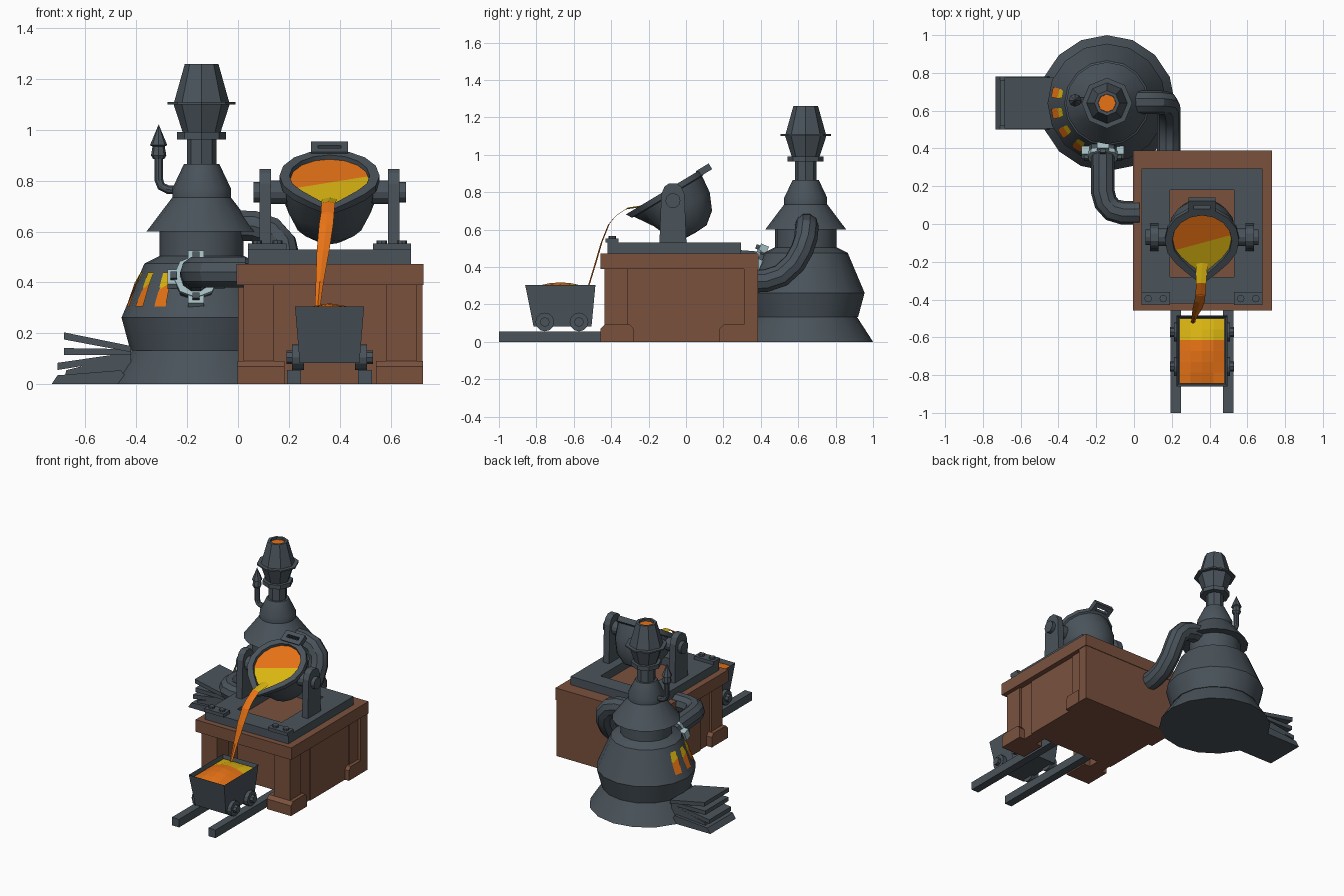
import bpy, bmesh, math
from mathutils import Matrix, Vector

if "Cube" in bpy.data.objects:
    bpy.data.objects.remove(bpy.data.objects["Cube"])

def mat(name, r, g, b):
    m = bpy.data.materials.new(name)
    m.diffuse_color = (r, g, b, 1)
    m.use_nodes = True
    m.node_tree.nodes["Principled BSDF"].inputs["Base Color"].default_value = m.diffuse_color
    return m

IRON = mat("dark_iron", .068, .087, .104)
BROWN = mat("brown_brick", .195, .083, .048)
ORANGE = mat("molten_orange", .80, .17, .008)
YELLOW = mat("molten_yellow", .72, .47, .006)
STEEL = mat("pale_steel", .36, .50, .53)

def finish(name, bm, mats, smooth=False, fix=True):
    if fix:
        bmesh.ops.recalc_face_normals(bm, faces=bm.faces)
    me = bpy.data.meshes.new(name)
    bm.to_mesh(me)
    bm.free()
    for m in (mats if isinstance(mats, list) else [mats]):
        me.materials.append(m)
    ob = bpy.data.objects.new(name, me)
    bpy.context.collection.objects.link(ob)
    if smooth:
        bpy.ops.object.select_all(action='DESELECT')
        ob.select_set(True)
        bpy.context.view_layer.objects.active = ob
        bpy.ops.object.shade_smooth_by_angle(angle=math.radians(28))
    return ob

def box(name, x, y, z, m, mtx=None):
    bm = bmesh.new()
    bmesh.ops.create_cube(bm, size=1)
    for v in bm.verts:
        v.co = [(a[0] + a[1]) / 2 + c * (a[1] - a[0]) for a, c in zip((x, y, z), v.co)]
    if mtx:
        bm.transform(mtx)
    return finish(name, bm, m)

def prism(name, pts, lo, hi, m, axis='y'):
    # extrude a profile (x,z) along y, or (y,z) along x
    bm = bmesh.new()
    put = (lambda p, t: (p[0], t, p[1])) if axis == 'y' else (lambda p, t: (t, p[0], p[1]))
    a, b = [[bm.verts.new(put(p, t)) for p in pts] for t in (lo, hi)]
    bm.faces.new(a)
    bm.faces.new(b)
    for i in range(len(pts)):
        j = (i + 1) % len(pts)
        bm.faces.new((a[i], a[j], b[j], b[i]))
    return finish(name, bm, m)

def lathe(name, prof, n, m, mtx, shape=None, smooth=True):
    bm = bmesh.new()
    rings = [[bm.verts.new((r * math.cos(2 * math.pi * i / n), r * math.sin(2 * math.pi * i / n), z))
              for i in range(n)] for r, z in prof]
    for a, b in zip(rings, rings[1:]):
        for i in range(n):
            j = (i + 1) % n
            bm.faces.new((a[i], a[j], b[j], b[i]))
    bmesh.ops.remove_doubles(bm, verts=bm.verts, dist=1e-5)
    if shape:
        for v in bm.verts:
            shape(v)
    bm.transform(mtx)
    return finish(name, bm, m, smooth)

def rod(name, r, a, b, m, n=12):
    a, b = Vector(a), Vector(b)
    q = (b - a).to_track_quat('Z', 'Y').to_matrix().to_4x4()
    L = (b - a).length
    return lathe(name, [(0, 0), (r, 0), (r, L), (0, L)], n, m, Matrix.Translation(a) @ q)

def pipe(name, pts, r, m):
    cu = bpy.data.curves.new(name, 'CURVE')
    cu.dimensions, cu.bevel_depth, cu.bevel_resolution, cu.use_fill_caps = '3D', r, 3, True
    s = cu.splines.new('POLY')
    s.points.add(len(pts) - 1)
    for p, c in zip(s.points, pts):
        p.co = (*c, 1)
    tmp = bpy.data.objects.new(name + "_path", cu)
    bpy.context.collection.objects.link(tmp)
    bpy.context.view_layer.update()
    me = bpy.data.meshes.new_from_object(tmp.evaluated_get(bpy.context.evaluated_depsgraph_get()))
    bpy.data.objects.remove(tmp)
    bm = bmesh.new()
    bm.from_mesh(me)
    return finish(name, bm, m, True)

# --- furnace ---
FX, FY = -.143, .64
F = Matrix.Translation((FX, FY, 0))
lathe("furnace_base", [(0, 0), (.36, 0), (.275, .132), (0, .132)], 16, IRON, F)
lathe("furnace_body", [(0, .132), (.28, .132), (.315, .262), (.225, .475), (.165, .505), (.165, .6),
                       (.217, .6), (.115, .735), (.115, .77), (.07, .865), (0, .865)], 16, IRON, F)
lathe("chimney", [(0, .86), (.058, .86), (.058, .963), (.096, .963), (.096, .992), (.075, .992),
                  (.11, 1.1), (.134, 1.1), (.134, 1.11), (.108, 1.11), (.066, 1.26), (.048, 1.26),
                  (.048, 1.2), (0, 1.2)], 8, IRON, F, smooth=False)
rod("chimney_glow", .047, (FX, FY, 1.2), (FX, FY, 1.245), ORANGE, 8)

# glowing slots, one on each of four body facets
def slot(name, ang):
    bm = bmesh.new()
    for z0, z1, mi in ((.305, .385, 0), (.385, .44, 1)):
        vs = []
        for s, z in ((-1, z0), (1, z0), (1, z1), (-1, z1)):
            r = (.315 - (z - .262) * .09 / .213) * math.cos(math.pi / 16) + .005
            skew = z + (s * .014 if z == .385 else 0)
            vs.append(bm.verts.new((r, s * (.027 if z < .4 else .021), skew)))
        bm.faces.new(vs).material_index = mi
    bm.transform(F @ Matrix.Rotation(math.radians(ang), 4, 'Z'))
    finish(name, bm, [ORANGE, YELLOW], fix=False)

for i in range(4):
    slot(f"fire_slot_{i+1}", 168.75 + 22.5 * i)

# small vent pipe with pointed cap
pipe("vent_pipe", [(-.2, .655, .762), (-.275, .655, .765), (-.302, .655, .778), (-.312, .655, .805),
                   (-.312, .655, .9)], .018, IRON)
lathe("vent_cap", [(0, .885), (.022, .885), (.03, .9), (.024, .935), (.034, .94), (0, 1.022)], 8, IRON,
      Matrix.Translation((-.312, .655, 0)), smooth=False)

# flanged outlet and its pipe to the table
d = Vector((0, -.92, .39))
c = Vector((-.165, .40, .405))
M = Matrix.Translation(c) @ d.to_track_quat('Z', 'Y').to_matrix().to_4x4()
lathe("outlet_flange", [(0, -.04), (.085, -.04), (.085, .03), (0, .03)], 8, IRON, M, smooth=False)
lathe("outlet_ring", [(0, .03), (.09, .03), (.09, .05), (0, .05)], 8, STEEL, M, smooth=False)
for i in range(4):
    R = M @ Matrix.Rotation(i * math.pi / 2, 4, 'Z')
    box(f"outlet_clamp_{i+1}", (.07, .112), (-.032, .032), (.0, .045), STEEL, R)
    box(f"outlet_latch_{i+1}", (.075, .1), (-.014, .014), (.045, .065), IRON, R)
pipe("front_pipe", [(-.165, .42, .42), (-.165, .17, .44), (-.15, .115, .44), (-.115, .075, .44),
                    (-.06, .06, .44), (.03, .06, .44)], .063, IRON)
pipe("rear_pipe", [(-.06, .645, .625), (.06, .645, .622), (.125, .645, .6), (.17, .64, .55), (.182, .62, .49),
                   (.184, .58, .42), (.184, .51, .355), (.184, .43, .328), (.184, .37, .325)], .063, IRON)

# --- bellows: fanned plates meeting at the furnace ---
for i, (x, z) in enumerate(((-.685, .19), (-.685, .128), (-.71, .07))):
    e = .142 - .012 * i
    prism(f"bellows_plate_{i+1}", [(x, z - .014), (x, z + .014), (-.42, e + .008), (-.42, e - .016)],
          .505 + .008 * i, .775 - .008 * i, IRON)
prism("bellows_foot", [(-.733, 0), (-.71, .035), (-.46, .055), (-.42, 0)], .5, .78, IRON)
prism("bellows_bottom_fold", [(-.68, .035), (-.675, .055), (-.42, .12), (-.42, .04)], .52, .76, IRON)

# --- brick table ---
box("table_top", (-.005, .73), (-.458, .388), (.39, .473), BROWN)
box("table_back", (0, .725), (.31, .384), (0, .39), BROWN)
box("table_core", (.03, .695), (-.2, .31), (0, .39), BROWN)
for side, s in (("left", -1), ("right", 1)):
    X = lambda a, b: tuple(sorted((.3625 + s * a, .3625 + s * b)))
    box(f"{side}_front_wall", X(.225, .325), (-.42, -.2), (0, .39), BROWN)
    box(f"{side}_front_post", X(.22, .34), (-.435, -.31), (0, .39), BROWN)
    box(f"{side}_back_post", X(.25, .34), (.22, .31), (0, .39), BROWN)
    prism(f"{side}_front_foot", [(-.458, 0), (-.458, .07), (-.435, .092), (-.3, .092), (-.28, .07), (-.28, 0)],
          *X(.18, .365), BROWN, 'x')
    prism(f"{side}_back_foot", [(.18, 0), (.18, .07), (.2, .092), (.31, .092), (.31, 0)],
          *X(.24, .363), BROWN, 'x')

# --- iron tilting stand ---
CX = .36
for nm, x, y in (("front", (.19, .53), (-.42, -.28)), ("back", (.19, .53), (.18, .295)),
                 ("left", (.04, .19), (-.42, .295)), ("right", (.53, .68), (-.42, .295))):
    box(f"stand_plate_{nm}", x, y, (.473, .53), IRON)
for side, s in (("left", -1), ("right", 1)):
    X = lambda a, b: tuple(sorted((CX + s * a, CX + s * b)))
    box(f"{side}_stand_tab", X(.17, .32), (-.43, -.36), (.53, .553), IRON)
    for k in (.205, .285):
        rod(f"{side}_tab_bolt", .02, (CX + s * k, -.395, .55), (CX + s * k, -.395, .566), IRON, 8)
    prism(f"{side}_upright", [(-.142, .53), (-.132, .79), (-.115, .83), (-.09, .847), (-.05, .847), (-.025, .83),
                              (-.008, .79), (.002, .53)], *X(.23, .275), IRON, 'x')
    rod(f"{side}_axle", .046, (CX + s * .15, -.07, .755), (CX + s * .24, -.07, .755), IRON)
    rod(f"{side}_axle_cap", .04, (CX + s * .27, -.07, .755), (CX + s * .3, -.07, .755), IRON)

# --- tilted crucible with a pulled spout ---
C = Matrix.Translation((CX, -.09, .82)) @ Matrix.Rotation(math.radians(31), 4, 'X')

def spout(v):
    r = math.hypot(v.co.x, v.co.y)
    if r < .1:
        return
    away = abs(math.degrees(math.atan2(v.co.y, v.co.x)) + 90)
    pull = (.072 if away < 5 else .016 if away < 30 else 0) * max(0, 1 + v.co.z / .13)
    v.co.x *= 1 + pull / r
    v.co.y *= 1 + pull / r

lathe("crucible", [(0, -.275), (.07, -.272), (.135, -.22), (.175, -.13), (.185, -.035), (.197, -.03), (.197, 0),
                   (.158, 0), (.15, -.05), (0, -.05)], 16, IRON, C, spout)
for nm, x, y in (("left", (-.072, -.045), (.17, .25)), ("right", (.045, .072), (.17, .25)),
                 ("bar", (-.045, .045), (.222, .25)), ("root", (-.045, .045), (.17, .2))):
    box(f"crucible_handle_{nm}", x, y, (-.03, .006), IRON, C)

bm = bmesh.new()
bmesh.ops.create_circle(bm, cap_ends=True, segments=16, radius=.156)
bm.transform(Matrix.Rotation(math.pi / 8 * round(1), 4, 'Z'))
for v in bm.verts:
    v.co.z = -.018
    spout(v)
bm.transform(C)
p, n = Vector((CX, -.1, 0)), Vector((-.27, 1, 0))
bmesh.ops.bisect_plane(bm, geom=bm.verts[:] + bm.edges[:] + bm.faces[:], plane_co=p, plane_no=n)
for f in bm.faces:
    f.normal_update()
    if f.normal.z < 0:
        f.normal_flip()
    f.material_index = int((f.calc_center_median() - p).dot(n) < 0)
finish("molten_pool", bm, [ORANGE, YELLOW], fix=False)

# pouring stream: diamond section swept along the fall
path = [(.36, -.21, .728, .03), (.355, -.315, .712, .027), (.352, -.375, .672, .026), (.347, -.41, .63, .028),
        (.335, -.45, .53, .025), (.322, -.485, .41, .016), (.312, -.52, .295, .010)]
bm = bmesh.new()
rings = [[bm.verts.new(q) for q in ((x - w, y, z), (x, y - .007, z - .004), (x + w, y, z), (x, y + .004, z + .006))]
         for x, y, z, w in path]
for k, (a, b) in enumerate(zip(rings, rings[1:])):
    for i in range(4):
        bm.faces.new((a[i], a[(i + 1) % 4], b[(i + 1) % 4], b[i])).material_index = int(k < 1)
bm.faces.new(rings[0])
bm.faces.new(rings[-1])
finish("pouring_stream", bm, [ORANGE, YELLOW])

# --- cart on rails ---
bm = bmesh.new()
bmesh.ops.create_cube(bm, size=1)
for v in bm.verts:
    up = v.co.z > 0
    v.co = (CX + v.co.x * (.272 if up else .235), (-.672 if up else -.66) + v.co.y * (.376 if up else .31),
            .305 if up else .083)
top = max(bm.faces, key=lambda f: f.calc_center_median().z)
bmesh.ops.inset_region(bm, faces=[top], thickness=.018)
bmesh.ops.translate(bm, verts=top.verts, vec=(0, 0, -.05))
finish("cart_tub", bm, IRON)

bm = bmesh.new()
bmesh.ops.create_grid(bm, x_segments=4, y_segments=6, size=1)
for v in bm.verts:
    u, w = v.co.x, v.co.y
    v.co = (CX + u * .12, -.672 + w * .172, .284 + .034 * math.cos(u * 1.57) * math.cos(w * 1.57))
for f in bm.faces:
    f.material_index = int(f.calc_center_median().y > -.62)
finish("cart_molten_fill", bm, [ORANGE, YELLOW], fix=False)

for side, s in (("left", -1), ("right", 1)):
    x0, x1 = sorted((CX + s * .112, CX + s * .167))
    box(f"{side}_rail", (x0, x1), (-1, -.2), (0, .056), IRON)
    for end, y in (("front", -.755), ("back", -.572)):
        rod(f"{side}_{end}_wheel", .05, (CX + s * .1, y, .106), (CX + s * .148, y, .106), IRON)
        rod(f"{side}_{end}_hub", .026, (CX + s * .14, y, .106), (CX + s * .17, y, .106), IRON, 8)
